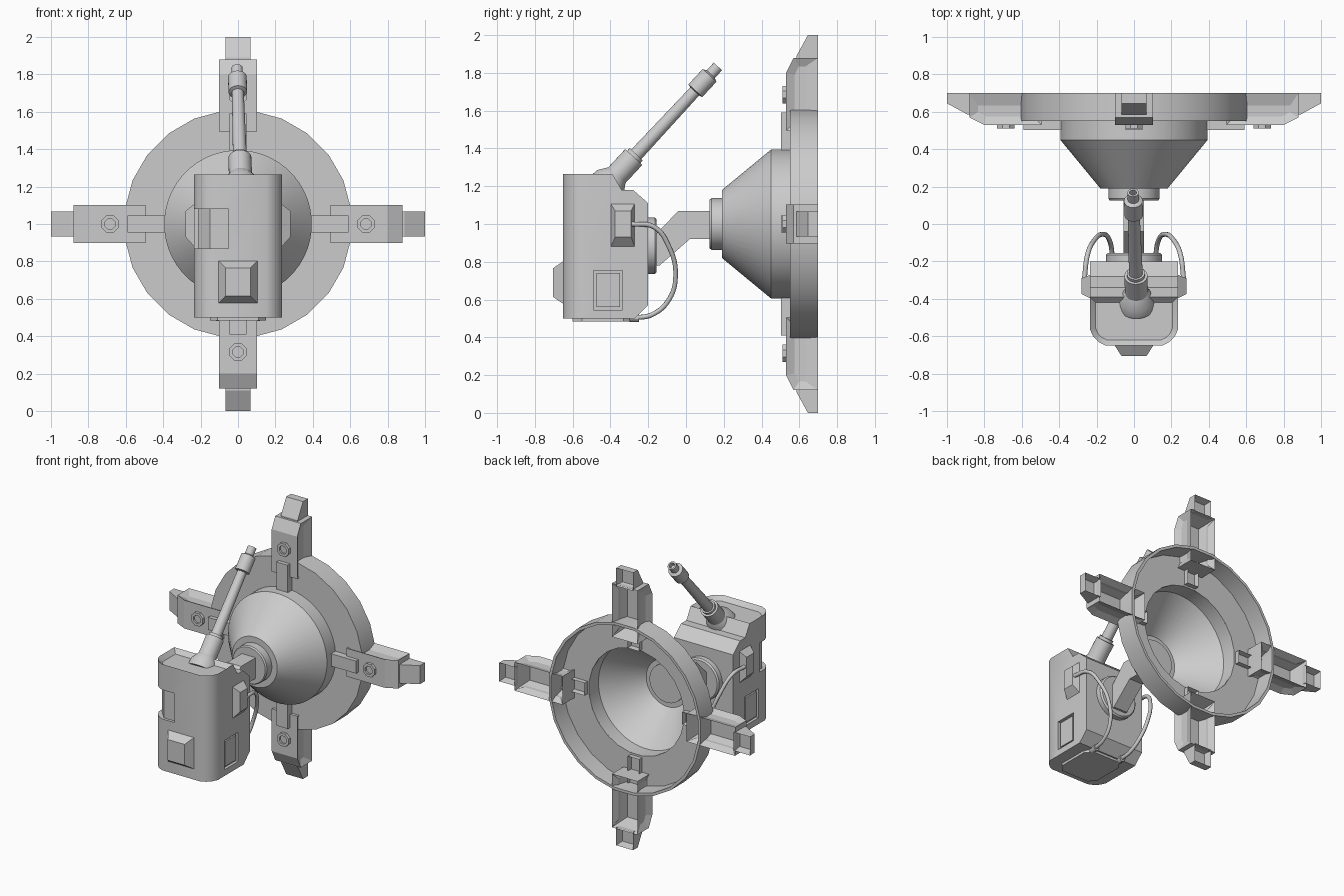
import bpy, bmesh
from math import pi, cos, sin, radians
from mathutils import Matrix, Vector

old = bpy.data.objects.get("Cube")
if old:
    bpy.data.objects.remove(old, do_unlink=True)

grey = bpy.data.materials.new("plain grey")
grey.use_nodes = True
GREY = (0.6, 0.6, 0.6, 1)
grey.diffuse_color = GREY
grey.node_tree.nodes["Principled BSDF"].inputs["Base Color"].default_value = GREY


def finish(name, bm, matrix=None, smooth=False):
    if matrix:
        bm.transform(matrix)
    bmesh.ops.recalc_face_normals(bm, faces=bm.faces)
    mesh = bpy.data.meshes.new(name)
    bm.to_mesh(mesh)
    bm.free()
    mesh.materials.append(grey)
    if smooth:
        mesh.shade_smooth()
        mesh.set_sharp_from_angle(angle=radians(30))
    ob = bpy.data.objects.new(name, mesh)
    bpy.context.collection.objects.link(ob)
    return ob


def prism(points, axis, lo, hi):
    """Extrude a 2D outline along x, y or z between lo and hi."""
    bm = bmesh.new()
    place = {"x": lambda a, b, c: (c, a, b),
             "y": lambda a, b, c: (a, c, b),
             "z": lambda a, b, c: (a, b, c)}[axis]
    rows = [[bm.verts.new(place(a, b, c)) for a, b in points] for c in (lo, hi)]
    n = len(points)
    for row in rows:
        bm.faces.new(row)
    for i in range(n):
        j = (i + 1) % n
        bm.faces.new((rows[0][i], rows[0][j], rows[1][j], rows[1][i]))
    bmesh.ops.recalc_face_normals(bm, faces=bm.faces)
    return bm


def rect(a0, a1, b0, b1):
    return [(a0, b0), (a1, b0), (a1, b1), (a0, b1)]


def lathe(name, profile, seg, origin, axis, closed=False):
    """Spin (radius, height) points round an axis; a closed profile makes a shell."""
    bm = bmesh.new()
    rings = []
    for r, h in profile:
        turns = [2 * pi * (i + 0.5) / seg for i in range(seg)]
        rings.append([bm.verts.new((r * cos(t), r * sin(t), h)) for t in turns])
    pairs = list(zip(rings, rings[1:]))
    if closed:
        pairs.append((rings[-1], rings[0]))
    else:
        bm.faces.new(rings[0])
        bm.faces.new(rings[-1])
    for a, b in pairs:
        for i in range(seg):
            j = (i + 1) % seg
            bm.faces.new((a[i], a[j], b[j], b[i]))
    turn = Vector(axis).to_track_quat("Z", "Y").to_matrix().to_4x4()
    return finish(name, bm, Matrix.Translation(origin) @ turn, True)


def frustum(name, base, top, axis, lo, hi):
    """Bevelled block: base rectangle at lo, smaller top rectangle at hi."""
    bm = prism(rect(*base), axis, lo, hi)
    bm.verts.ensure_lookup_table()
    k = {"x": (1, 2), "y": (0, 2)}[axis]
    for v, (a, b) in zip(bm.verts[4:], rect(*top)):
        v.co[k[0]], v.co[k[1]] = a, b
    return finish(name, bm)


def cut(ob, name, bm):
    cutter = finish(name, bm)
    cutter.hide_render = True
    cutter.hide_viewport = True
    mod = ob.modifiers.new(name, "BOOLEAN")
    mod.object = cutter
    mod.operation = "DIFFERENCE"
    mod.solver = "EXACT"


def inset(bm, test, width, depth):
    bm.normal_update()
    faces = [f for f in bm.faces if test(f)]
    for f in faces:
        bmesh.ops.inset_region(bm, faces=[f], thickness=width, depth=depth,
                               use_even_offset=True)


BACK = (0, 1, 0)
HUB = (0, 0, 1)

# Hollow dish: outer rim, cone and hub
lathe("rim", [(.61, .7), (.61, .55), (.38, .55), (.38, .565), (.59, .565), (.59, .7)],
      24, HUB, BACK, True)
lathe("cone", [(.395, .56), (.395, .45), (.18, .19), (.1, .19), (.1, .21),
               (.17, .21), (.38, .455), (.38, .56)], 48, HUB, BACK, True)
lathe("hub", [(.13, .125), (.137, .135), (.137, .22)], 32, HUB, BACK)

# Four clamp arms round the rim, open at the back
arm = [(.53, .495), (.53, .8), (.57, .88), (.7, .88), (.7, .495)]
tip = [(.585, .87), (.585, .89), (.645, 1), (.7, 1), (.7, .87)]
for k, side in enumerate(("top", "left", "bottom", "right")):
    spin = Matrix.Translation(HUB) @ Matrix.Rotation(k * pi / 2, 4, "Y")
    bm = prism(arm, "x", -.102, .102)
    inset(bm, lambda f: f.normal.y > .9, .04, -.12)
    inset(bm, lambda f: abs(f.normal.x) > .9 and f.calc_center_median().y < .64
          and abs(f.calc_center_median().x) > .1, .045, -.022)
    finish(side + "_arm", bm, spin)
    bm = prism(tip, "x", -.067, .067)
    inset(bm, lambda f: f.normal.y > .9, .015, -.05)
    finish(side + "_arm_tip", bm, spin)
    bm = prism(rect(.502, .6, .39, .59), "x", -.045, .045)
    inset(bm, lambda f: f.normal.y > .9, .012, -.07)
    finish(side + "_arm_tab", bm, spin)
    lathe(side + "_arm_bolt", [(.05, -.01), (.05, .02), (.03, .02), (.03, .005), (.01, .005)],
          8, spin @ Vector((0, .53, .685)), (0, -1, 0))

# Bent support neck and its mounting disc
finish("neck", prism([(-.18, .78), (-.18, .925), (-.04, 1.07), (.14, 1.07),
                      (.14, .92), (.02, .92), (-.14, .78)], "x", -.057, .053))
lathe("neck_mount", [(.15, -.22), (.15, -.165), (.14, -.155)], 32, (0, 0, .885), BACK)

# Body: side outline with chamfered front corners and a sunken top
outline = [(-.65, .5), (-.65, 1.265), (-.39, 1.265), (-.34, 1.18),
           (-.28, 1.18), (-.2, 1.11), (-.2, .57), (-.27, .5)]
bm = prism(outline, "x", -.235, .235)
corners = [e for e in bm.edges if all(v.co.y < -.64 for v in e.verts)
           and abs(e.verts[0].co.z - e.verts[1].co.z) > .5]
bmesh.ops.bevel(bm, geom=corners, offset=.085, segments=3, affect="EDGES", profile=.4)
inset(bm, lambda f: f.normal.z > .9 and f.calc_center_median().z > 1.25, .03, -.03)
body = finish("body", bm, None, True)
cut(body, "corner_recess_cutter",
    prism([(-.05, -.7), (-.05, -.63), (-.15, -.63), (-.213, -.56), (-.213, -.5),
           (-.3, -.5), (-.3, -.7)], "z", .87, 1.08))

# Front block, base plate
frustum("front_block", (-.11, .11, .57, .81), (-.067, .067, .615, .765), "y", -.64, -.705)
finish("base_plate", prism([(-.11, -.6), (.11, -.6), (.15, -.55), (.15, -.33),
                            (.11, -.28), (-.11, -.28), (-.15, -.33), (-.15, -.55)],
                           "z", .483, .52))

# Side fittings and cables, one set on each side
path = [(.265, -.29, 1), (.25, -.17, .985), (.215, -.09, .88), (.165, -.055, .73),
        (.13, -.09, .6), (.115, -.18, .52), (.11, -.27, .503)]
for s, side in ((1, "left"), (-1, "right")):
    cut(body, side + "_panel_cutter",
        prism(rect(-.49, -.335, .545, .755), "x", s * .215, s * .3))
    finish(side + "_panel", prism(rect(-.475, -.35, .56, .74), "x", s * .2, s * .228))
    frustum(side + "_side_block", (-.4, -.27, .875, 1.11), (-.375, -.29, .93, 1.07),
            "x", s * .23, s * .28)
    curve = bpy.data.curves.new(side + "_cable", "CURVE")
    curve.dimensions = "3D"
    curve.bevel_depth = .013
    curve.bevel_resolution = 2
    curve.resolution_u = 6
    curve.use_fill_caps = True
    spline = curve.splines.new("BEZIER")
    spline.bezier_points.add(len(path) - 1)
    for p, (x, y, z) in zip(spline.bezier_points, path):
        p.co = (s * x, y, z)
        p.handle_left_type = p.handle_right_type = "AUTO"
    curve.materials.append(grey)
    cable = bpy.data.objects.new(side + "_cable", curve)
    bpy.context.collection.objects.link(cable)
    lathe(side + "_cable_socket", [(.022, 0), (.022, .05)], 12,
          (s * .11, -.3, .503), BACK)

# Slanted aerial with collars and a hollow tip
lathe("aerial", [(.1, -.02), (.095, .03), (.062, .08), (.062, .21), (.048, .21), (.048, .23),
                 (.037, .23), (.032, .685), (.05, .69), (.05, .8), (.03, .81), (.03, .865),
                 (.019, .865), (.019, .83)], 24, (.015, -.42, 1.2), (-.02, .585, .63))
